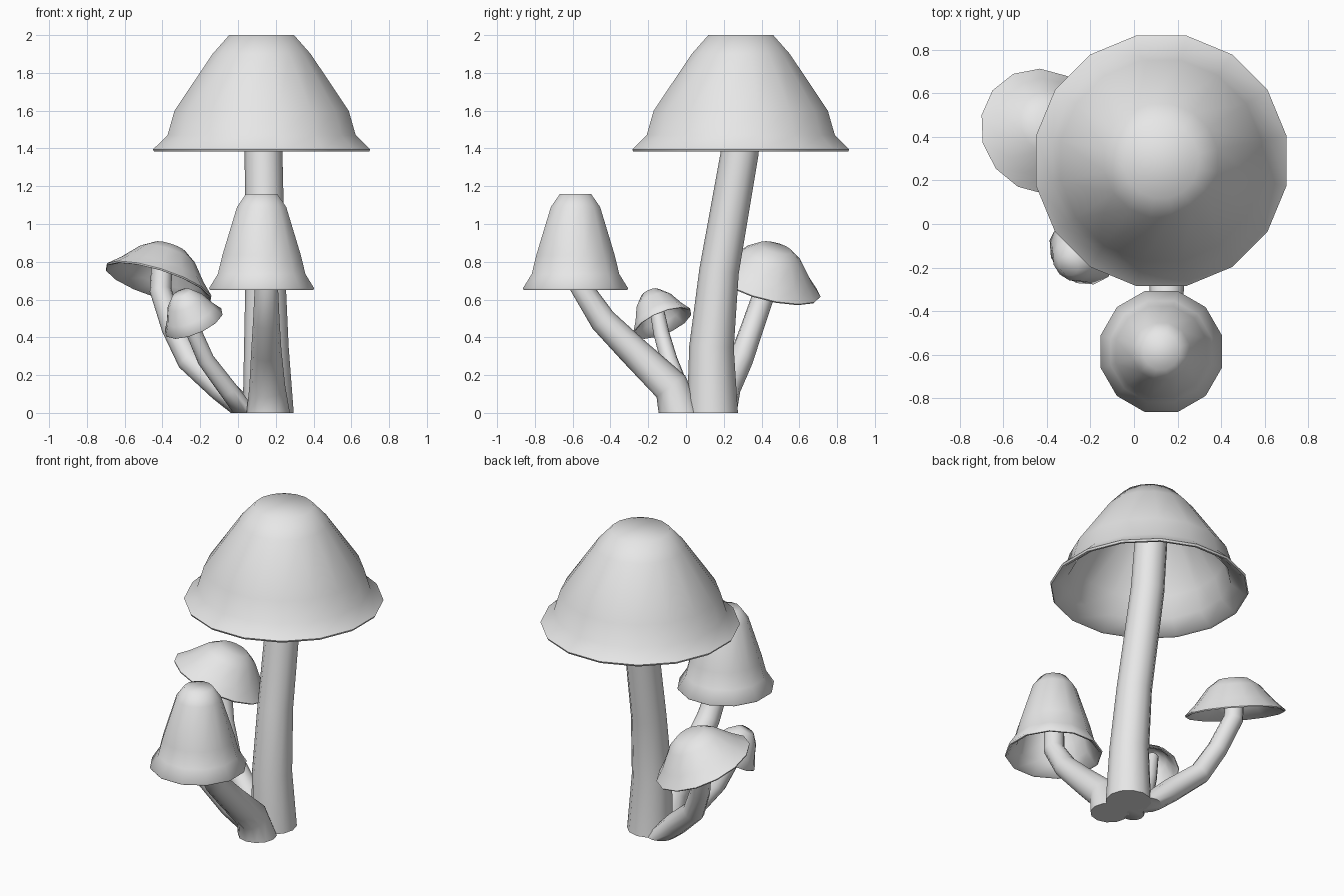
import bpy, bmesh
from math import cos, sin, pi, radians
from mathutils import Vector

cube = bpy.data.objects.get("Cube")
if cube:
    bpy.data.objects.remove(cube, do_unlink=True)

grey = bpy.data.materials.new("plain_grey")
grey.use_nodes = True
grey.diffuse_color = (0.8, 0.8, 0.8, 1)
grey.node_tree.nodes["Principled BSDF"].inputs["Base Color"].default_value = (0.8, 0.8, 0.8, 1)

UP = Vector((0, 0, 1))


def skin(name, rings, smooth_angle=60):
    """Join rings of points into a closed, smooth-shaded skin with capped ends."""
    bm = bmesh.new()
    loops = [[bm.verts.new(p) for p in ring] for ring in rings]
    n = len(loops[0])
    for a, b in zip(loops, loops[1:]):
        for i in range(n):
            j = (i + 1) % n
            bm.faces.new((a[i], a[j], b[j], b[i]))
    bm.faces.new(loops[0])
    bm.faces.new(loops[-1])
    bmesh.ops.recalc_face_normals(bm, faces=bm.faces)
    mesh = bpy.data.meshes.new(name)
    bm.to_mesh(mesh)
    bm.free()
    mesh.materials.append(grey)
    obj = bpy.data.objects.new(name, mesh)
    bpy.context.collection.objects.link(obj)
    bpy.ops.object.select_all(action='DESELECT')
    obj.select_set(True)
    bpy.context.view_layer.objects.active = obj
    bpy.ops.object.shade_smooth_by_angle(angle=radians(smooth_angle))
    return obj


def cap(name, center, axis, sides, profile, wall):
    """Hollow bell: the profile runs from rim to top, the inside follows it a wall apart."""
    turn = UP.rotation_difference(Vector(axis).normalized())
    rim_r, rim_z = profile[0]
    inside = [(r - wall, z - wall * 0.5) for r, z in reversed(profile[1:])]
    lip = [(rim_r - wall * 0.8, rim_z - wall * 0.3), (rim_r - wall * 0.2, rim_z - wall * 0.4)]
    rings = []
    for r, z in inside + lip + profile:
        ring = []
        for i in range(sides):
            a = 2 * pi * (i + 0.5) / sides
            ring.append(Vector(center) + turn @ Vector((r * cos(a), r * sin(a), z)))
        rings.append(ring)
    return skin(name, rings)


def stem(name, path, sides=12):
    """Tapered tube through (x, y, z, radius) points, standing flat on the ground."""
    points = [Vector(p[:3]) for p in path]
    rings = []
    for k, p in enumerate(points):
        ahead = points[min(k + 1, len(points) - 1)]
        along = UP if k == 0 else (ahead - points[k - 1]).normalized()
        turn = UP.rotation_difference(along)
        ring = []
        for i in range(sides):
            a = 2 * pi * i / sides
            ring.append(p + turn @ Vector((cos(a), sin(a), 0)) * path[k][3])
        rings.append(ring)
    return skin(name, rings)


# Tall mushroom
cap("tall_cap", (0.125, 0.29, 1.385), UP, 16,
    [(0.586, 0.01), (0.508, 0.085), (0.47, 0.215), (0.265, 0.515), (0.175, 0.615)], 0.03)
stem("tall_stem", [(0.16, 0.14, 0, 0.135), (0.15, 0.135, 0.35, 0.118), (0.145, 0.175, 0.75, 0.105),
                   (0.135, 0.285, 1.38, 0.1), (0.13, 0.33, 1.9, 0.095)])

# Front mushroom with a narrow bell
cap("front_cap", (0.125, -0.585, 0.655), UP, 12,
    [(0.288, 0.005), (0.24, 0.08), (0.215, 0.18), (0.135, 0.435), (0.085, 0.505)], 0.022)
stem("front_stem", [(0.16, -0.03, 0, 0.115), (0.155, -0.08, 0.14, 0.095), (0.15, -0.28, 0.33, 0.08),
                    (0.15, -0.44, 0.49, 0.07), (0.15, -0.55, 0.66, 0.062), (0.13, -0.58, 1.08, 0.058)])

# Back mushroom with a wide leaning cap
cap("back_cap", (-0.42, 0.425, 0.69), (0.32, 0.27, 1), 14,
    [(0.297, 0), (0.235, 0.06), (0.155, 0.155), (0.09, 0.2)], 0.018)
stem("back_stem", [(0.05, 0.18, 0, 0.088), (-0.09, 0.22, 0.13, 0.07), (-0.26, 0.29, 0.28, 0.065),
                   (-0.345, 0.35, 0.45, 0.06), (-0.41, 0.42, 0.65, 0.058), (-0.4, 0.45, 0.83, 0.055)])

# Small mushroom leaning to the front right
cap("small_cap", (-0.235, -0.125, 0.48), (-0.42, -0.42, 1), 12,
    [(0.166, 0), (0.135, 0.05), (0.1, 0.125), (0.05, 0.18)], 0.014)
stem("small_stem", [(0.04, 0.04, 0, 0.065), (-0.05, -0.03, 0.12, 0.05), (-0.17, -0.09, 0.28, 0.045),
                    (-0.23, -0.13, 0.42, 0.042), (-0.28, -0.165, 0.6, 0.036)])
